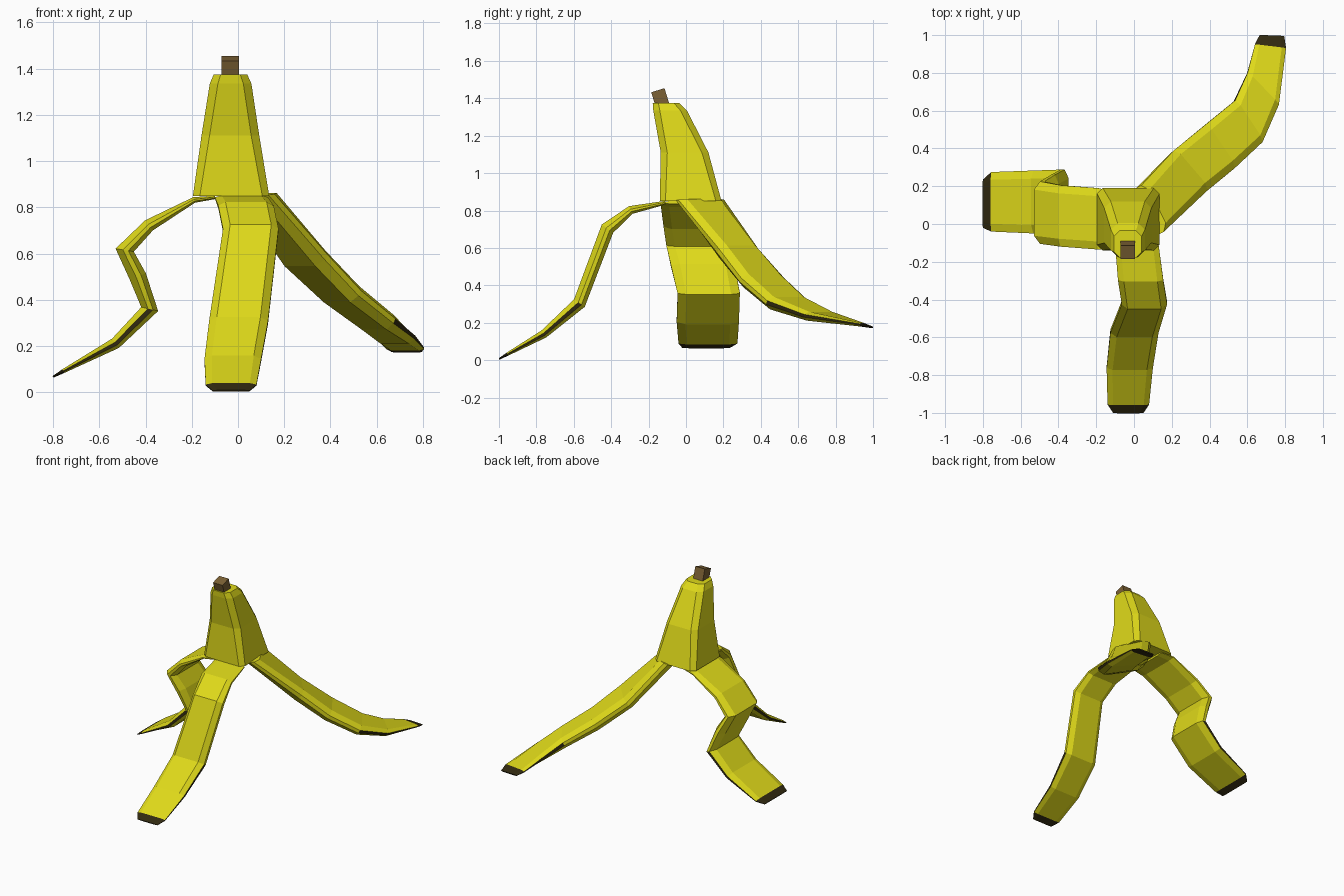
import bpy, bmesh
from math import radians
from mathutils import Vector, Matrix

if "Cube" in bpy.data.objects:
    bpy.data.objects.remove(bpy.data.objects["Cube"])


def material(name, rgb):
    m = bpy.data.materials.new(name)
    m.diffuse_color = (*rgb, 1)
    m.use_nodes = True
    m.node_tree.nodes["Principled BSDF"].inputs["Base Color"].default_value = m.diffuse_color
    return m


YELLOW = material("peel_yellow", (0.74, 0.70, 0.01))
DARK = material("ripe_dark", (0.03, 0.022, 0.005))
BROWN = material("stem_brown", (0.20, 0.12, 0.035))


def finish(bm, name, mats):
    bmesh.ops.recalc_face_normals(bm, faces=bm.faces)
    me = bpy.data.meshes.new(name)
    bm.to_mesh(me)
    bm.free()
    for m in mats:
        me.materials.append(m)
    ob = bpy.data.objects.new(name, me)
    bpy.context.collection.objects.link(ob)
    return ob


def loft(name, rings, mats, dark=lambda seg, side: False, dark_end=False):
    """Skin a list of equal-length point rings and cap both ends."""
    bm = bmesh.new()
    rows = [[bm.verts.new(p) for p in r] for r in rings]
    n = len(rings[0])
    for s in range(len(rows) - 1):
        for i in range(n):
            j = (i + 1) % n
            f = bm.faces.new((rows[s][i], rows[s][j], rows[s + 1][j], rows[s + 1][i]))
            f.material_index = int(dark(s, i))
    bm.faces.new(rows[0])
    bm.faces.new(rows[-1]).material_index = int(dark_end)
    return finish(bm, name, mats)


def strip(name, stations, start_tangent):
    """Peel strip from (edge A, edge B, thickness) stations with a chamfered section."""
    A = [Vector(s[0]) for s in stations]
    B = [Vector(s[1]) for s in stations]
    C = [(a + b) / 2 for a, b in zip(A, B)]
    last = len(C) - 1
    rings = []
    for k, (_, _, t) in enumerate(stations):
        if k == 0:
            tan = Vector(start_tangent)
        elif k == last:
            tan = C[k] - C[k - 1]
        else:
            tan = (C[k] - C[k - 1]).normalized() + (C[k + 1] - C[k]).normalized()
        half = (B[k] - A[k]) / 2
        nrm = tan.cross(half).normalized()
        section = [(-.74, .5), (.74, .5), (1, .1), (1, -.2), (.72, -.5), (-.72, -.5), (-1, -.2), (-1, .1)]
        rings.append([C[k] + half * u + nrm * t * v for u, v in section])
    # blackened tip and edges
    is_dark = lambda s, i: s == last - 1 or (s >= last - 3 and i in (2, 6))
    return loft(name, rings, [YELLOW, DARK], is_dark, True)


# Upper body: stacked chamfered rectangles (x0, x1, y0, y1, z, chamfer)
def body_ring(x0, x1, y0, y1, z, c):
    return [(x0 + c, y0, z), (x1 - c, y0, z), (x1, y0 + c, z), (x1, y1 - c, z),
            (x1 - c, y1, z), (x0 + c, y1, z), (x0, y1 - c, z), (x0, y0 + c, z)]


loft("peel_body", [body_ring(*r) for r in [
    (-.195, .135, -.14, .19, .85, .03),
    (-.158, .092, -.135, .12, 1.11, .035),
    (-.122, .058, -.175, .005, 1.335, .035),
    (-.105, .04, -.178, -.035, 1.375, .03)]], [YELLOW])

# Front strip
strip("front_strip", [
    ((-.10, -.11, .842), (.13, -.11, .842), .02),
    ((-.085, -.295, .803), (.155, -.295, .803), .045),
    ((-.065, -.42, .703), (.175, -.42, .703), .075),
    ((-.125, -.57, .305), (.13, -.57, .305), .07),
    ((-.145, -.76, .14), (.10, -.76, .14), .045),
    ((-.14, -.955, .032), (.08, -.955, .032), .018),
    ((-.11, -1.0, .006), (.05, -1.0, .006), .008)], (0, -1, -.2))

# Left strip, folded in a zigzag
strip("left_strip", [
    ((-.10, .17, .843), (-.10, -.13, .843), .015),
    ((-.19, .19, .832), (-.19, -.135, .832), .025),
    ((-.385, .205, .722), (-.385, -.12, .722), .055),
    ((-.49, .225, .615), (-.49, -.105, .615), .08),
    ((-.433, .26, .5), (-.433, -.08, .5), .075),
    ((-.382, .288, .36), (-.382, -.045, .36), .075),
    ((-.53, .283, .212), (-.53, -.05, .212), .05),
    ((-.755, .275, .092), (-.755, -.04, .092), .018),
    ((-.80, .235, .067), (-.80, -.02, .067), .008)], (-1, 0, -.1))

# Right strip, sweeping to the back from the body corner
strip("right_strip", [
    ((.02, .195, .855), (.14, -.05, .855), .10),
    ((.20, .38, .58), (.38, .17, .58), .09),
    ((.37, .52, .425), (.525, .29, .425), .085),
    ((.53, .65, .305), (.675, .43, .305), .075),
    ((.60, .80, .235), (.765, .63, .235), .05),
    ((.64, .95, .19), (.805, .93, .19), .02),
    ((.665, 1.0, .175), (.795, .995, .175), .008)], (.1, .1, -1))

# Stem, tilted forward
bm = bmesh.new()
bmesh.ops.create_cube(bm, size=1, matrix=Matrix.Translation((-.033, -.135, 1.393))
                      @ Matrix.Rotation(radians(17), 4, 'X')
                      @ Matrix.Diagonal((.076, .074, .105, 1)))
finish(bm, "stem", [BROWN])
